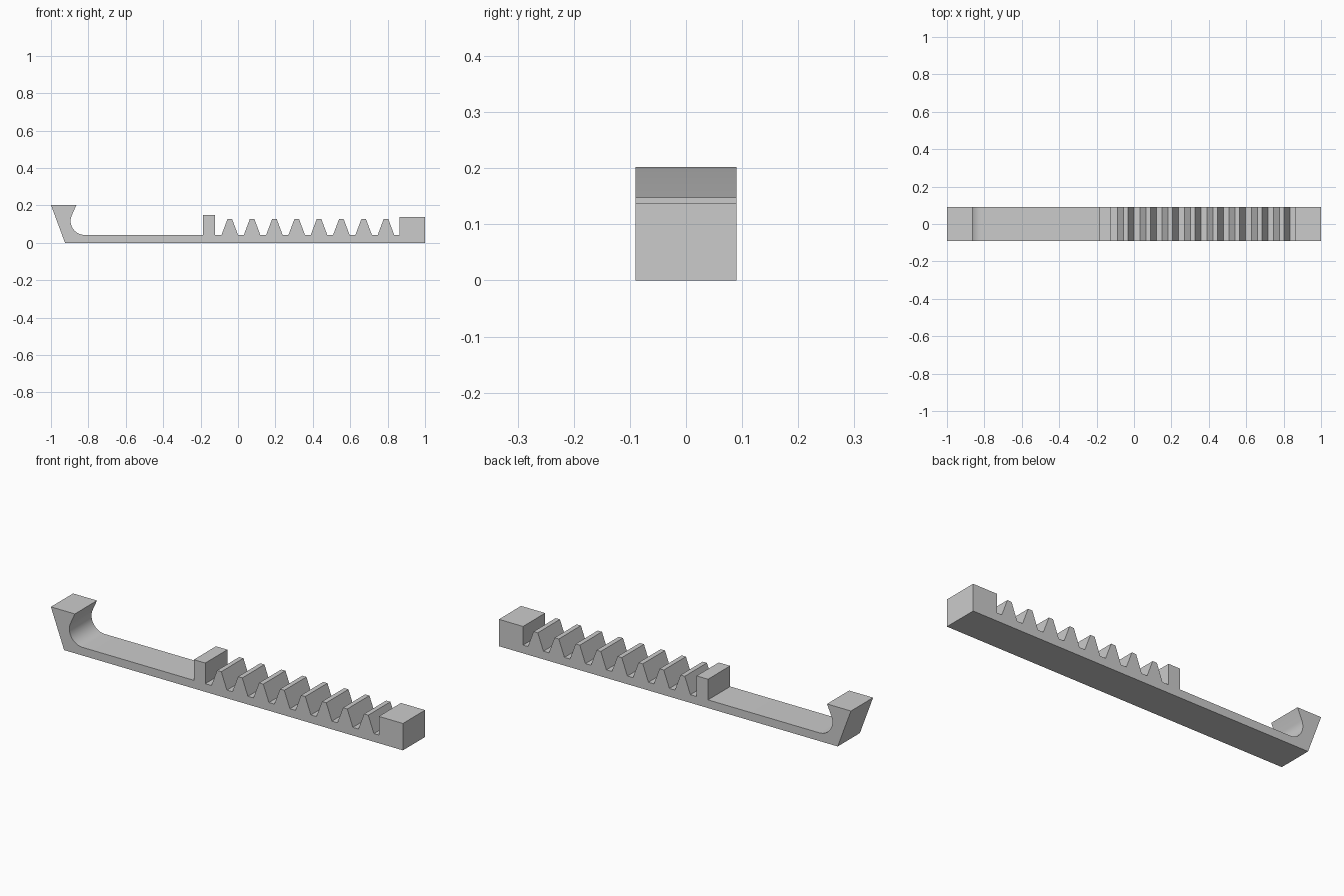
import bpy
import bmesh
from math import cos, sin, radians

cube = bpy.data.objects.get("Cube")
if cube:
    bpy.data.objects.remove(cube, do_unlink=True)

HALF_WIDTH = 0.09
FLOOR = 0.042

# Plain grey material
grey = bpy.data.materials.new("plain grey")
grey.use_nodes = True
colour = (0.6, 0.6, 0.6, 1)
grey.diffuse_color = colour
grey.node_tree.nodes["Principled BSDF"].inputs["Base Color"].default_value = colour

# Slanted hook end
profile = [(1, 0), (-0.925, 0), (-1, 0.202), (-0.864, 0.202)]

# Rounded inner corner of the hook, from the slanted face down to the floor
radius, steps = 0.075, 16
for i in range(steps + 1):
    a = radians(158 + (270 - 158) * i / steps)
    profile.append((-0.82 + radius * cos(a), FLOOR + radius + radius * sin(a)))

# Middle stop block
profile += [(-0.188, FLOOR), (-0.188, 0.148), (-0.123, 0.148), (-0.123, FLOOR)]

# Row of rack teeth
for i in range(8):
    x = -0.044 + 0.1193 * i
    profile += [(x - 0.044, FLOOR), (x - 0.012, 0.128),
                (x + 0.012, 0.128), (x + 0.044, FLOOR)]

# End block
profile += [(0.863, FLOOR), (0.863, 0.138), (1, 0.138)]

# Extrude the outline across the width
bm = bmesh.new()
face = bm.faces.new([bm.verts.new((x, -HALF_WIDTH, z)) for x, z in profile])
result = bmesh.ops.extrude_face_region(bm, geom=[face])
moved = [v for v in result["geom"] if isinstance(v, bmesh.types.BMVert)]
bmesh.ops.translate(bm, verts=moved, vec=(0, 2 * HALF_WIDTH, 0))
bmesh.ops.recalc_face_normals(bm, faces=bm.faces)
mesh = bpy.data.meshes.new("toothed_rack")
bm.to_mesh(mesh)
bm.free()
mesh.materials.append(grey)

rack = bpy.data.objects.new("toothed_rack", mesh)
bpy.context.collection.objects.link(rack)
bpy.ops.object.select_all(action="DESELECT")
rack.select_set(True)
bpy.context.view_layer.objects.active = rack
bpy.ops.object.shade_smooth_by_angle(angle=radians(20))
